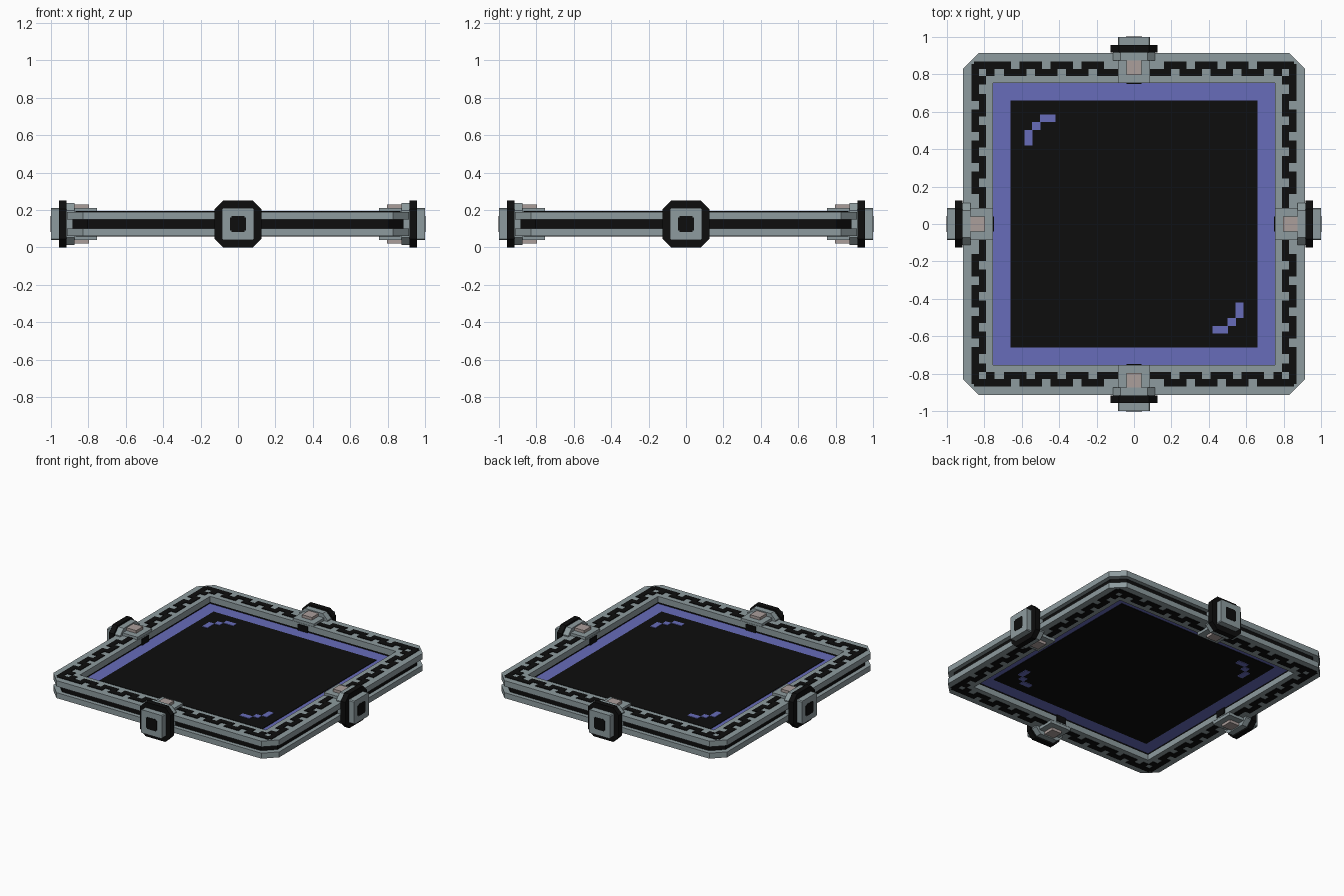
import bpy, bmesh, math
from mathutils import Matrix

if "Cube" in bpy.data.objects:
    bpy.data.objects.remove(bpy.data.objects["Cube"])

ZC = 0.125  # mid height: everything is symmetric about this plane


def mat(name, rgb):
    m = bpy.data.materials.new(name)
    m.diffuse_color = (*rgb, 1)
    m.use_nodes = True
    m.node_tree.nodes["Principled BSDF"].inputs["Base Color"].default_value = m.diffuse_color
    return m


GREY = mat("blue_grey", (0.27, 0.33, 0.345))
BLACK = mat("near_black", (0.004, 0.004, 0.004))
PURPLE = mat("violet", (0.135, 0.15, 0.49))
PINK = mat("pale_pink", (0.41, 0.345, 0.33))


def add_box(bm, x0, x1, y0, y1, z0, z1):
    m = Matrix.Translation(((x0 + x1) / 2, (y0 + y1) / 2, (z0 + z1) / 2))
    m = m @ Matrix.Diagonal((x1 - x0, y1 - y0, z1 - z0, 1))
    bmesh.ops.create_cube(bm, size=1, matrix=m)


def octagon(h, c):
    """Square of half size h with corners cut by c."""
    k = h - c
    return [(h, -k), (h, k), (k, h), (-k, h), (-h, k), (-h, -k), (-k, -h), (k, -h)]


def finish(bm, name, material, turns=1):
    """Make an object; turns=4 repeats it on all four sides."""
    bmesh.ops.recalc_face_normals(bm, faces=bm.faces)
    src = bm.verts[:] + bm.edges[:] + bm.faces[:]
    for i in range(1, turns):
        d = bmesh.ops.duplicate(bm, geom=src)["geom"]
        bmesh.ops.rotate(bm, verts=[v for v in d if isinstance(v, bmesh.types.BMVert)],
                         matrix=Matrix.Rotation(i * 2 * math.pi / turns, 3, 'Z'))
    me = bpy.data.meshes.new(name)
    bm.to_mesh(me)
    bm.free()
    me.materials.append(material)
    ob = bpy.data.objects.new(name, me)
    bpy.context.collection.objects.link(ob)
    return ob


def boxes(name, material, items, turns=1):
    bm = bmesh.new()
    for b in items:
        add_box(bm, *b)
    return finish(bm, name, material, turns)


def ring(name, material, outer, cut, inner, z0, z1):
    """Chamfered square frame with a square opening."""
    bm = bmesh.new()
    out = octagon(outer, cut)
    inn = [(inner * (1 if x > 0 else -1), inner * (1 if y > 0 else -1)) for x, y in out]
    lo, li, ho, hi = [[bm.verts.new((x, y, z)) for x, y in pts]
                      for pts, z in ((out, z0), (inn[::2], z0), (out, z1), (inn[::2], z1))]
    # inner corners: one for each pair of outer points
    idx = [0, 1, 1, 2, 2, 3, 3, 0]
    for i in range(8):
        j = (i + 1) % 8
        a, b = idx[i], idx[j]
        bm.faces.new((lo[i], lo[j], ho[j], ho[i]))
        if a == b:
            bm.faces.new((lo[i], lo[j], li[a]))
            bm.faces.new((ho[i], ho[j], hi[a]))
        else:
            bm.faces.new((lo[i], lo[j], li[b], li[a]))
            bm.faces.new((ho[i], ho[j], hi[b], hi[a]))
            bm.faces.new((li[a], li[b], hi[b], hi[a]))
    finish(bm, name, material)


def oct_plate(name, material, h, cut, y0, y1, turns=4):
    """Upright octagonal plate facing front, repeated on four sides."""
    bm = bmesh.new()
    vs = [bm.verts.new((x, y0, ZC + z)) for x, z in octagon(h, cut)]
    f = bm.faces.new(vs)
    r = bmesh.ops.extrude_face_region(bm, geom=[f])["geom"]
    bmesh.ops.translate(bm, vec=(0, y1 - y0, 0),
                        verts=[v for v in r if isinstance(v, bmesh.types.BMVert)])
    finish(bm, name, material, turns)


# Frame: two grey layers around a slightly recessed black core
ring("frame_upper", GREY, 0.915, 0.085, 0.753, 0.148, 0.19)
ring("frame_lower", GREY, 0.915, 0.085, 0.753, 0.062, 0.102)
ring("frame_core", BLACK, 0.885, 0.08, 0.757, 0.102, 0.148)

# Panel: violet border sheet with a black screen standing slightly proud
boxes("panel_border", PURPLE, [(-0.757, 0.757, -0.757, 0.757, ZC - 0.01, ZC + 0.01)])
boxes("panel_screen", BLACK, [(-0.66, 0.66, -0.66, 0.66, ZC - 0.014, ZC + 0.014)])

# Stepped glint marks in two opposite corners, on both faces
marks = [(-0.585, -0.542, 0.42, 0.502), (-0.545, -0.5, 0.502, 0.545),
         (-0.502, -0.42, 0.545, 0.585)]
boxes("glint_marks", PURPLE, [(*m, ZC - 0.018, ZC + 0.018) for m in marks], 2)

# Meander trim on the top and bottom of the frame, drawn along the front side
trim = []
for s in (-1, 1):
    def strip(a, b, y0, y1):
        for z0, z1 in ((0.19, 0.194), (0.058, 0.062)):
            trim.append((min(s * a, s * b), max(s * a, s * b), -y1, -y0, z0, z1))
    for k in range(4):
        c = 0.22 + 0.166 * k
        strip(c - 0.06, c + 0.06, 0.83, 0.87)                 # outer strip
        strip(c - 0.143, c - 0.023, 0.79, 0.83)               # inner strip
    strip(0.778, 0.855, 0.83, 0.87)                           # corner ring
    strip(0.745, 0.79, 0.79, 0.83)
boxes("meander_trim", BLACK, trim, 4)

# Clips at the middle of each side
oct_plate("clip_plate", BLACK, 0.125, 0.045, -0.957, -0.918)
oct_plate("clip_backing", GREY, 0.113, 0.04, -0.918, -0.875)
oct_plate("clip_boss", GREY, 0.085, 0.006, -1.0, -0.957)
boxes("clip_boss_hole", BLACK, [(-0.043, 0.043, -1.002, -0.99, ZC - 0.036, ZC + 0.036),
                                (-0.036, 0.036, -1.002, -0.99, ZC - 0.043, ZC + 0.043)], 4)
boxes("clip_arm", GREY, [(-0.085, 0.085, -0.877, -0.755, 0.188, 0.21),
                         (-0.085, 0.085, -0.877, -0.755, 0.04, 0.064)], 4)
boxes("clip_button", PINK, [(-0.04, 0.04, -0.877, -0.797, 0.208, 0.23),
                            (-0.04, 0.04, -0.877, -0.797, 0.02, 0.042)], 4)
boxes("clip_inner_plate", BLACK, [(-0.04, 0.04, -0.755, -0.748, 0.07, 0.18)], 4)
